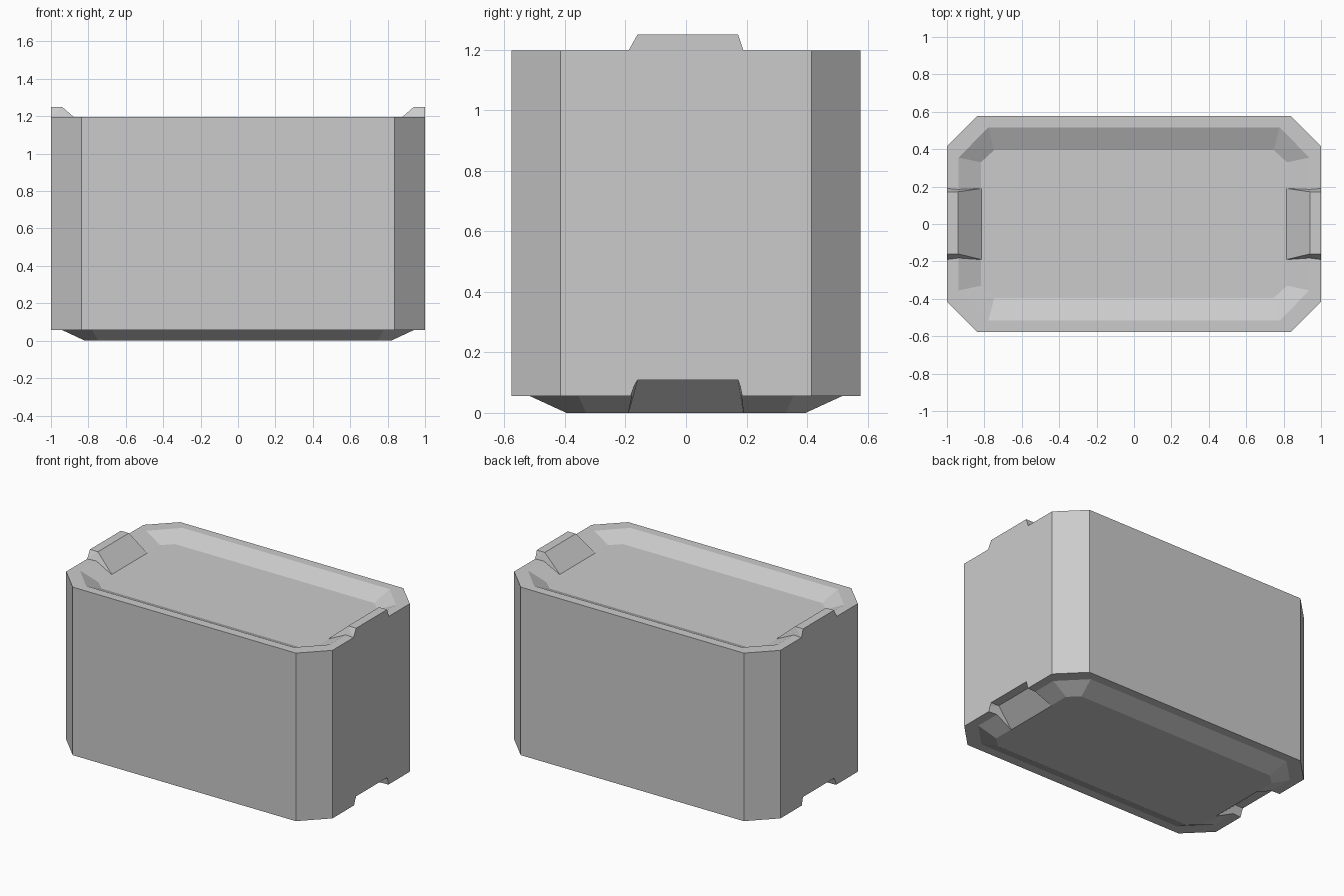
import bpy, bmesh

if "Cube" in bpy.data.objects:
    bpy.data.objects.remove(bpy.data.objects["Cube"])

RIM, STEP = 1.197, 0.056          # rim height, panel depth


def octagon(hx, hy, cx, cy, z):
    q = [(hx, hy - cy), (hx - cx, hy)]
    r = q + [(-x, y) for x, y in q[::-1]]
    r += [(-x, -y) for x, y in r]
    return [(x, y, z) for x, y in r]


def finish(bm, name):
    bmesh.ops.recalc_face_normals(bm, faces=bm.faces)
    me = bpy.data.meshes.new(name)
    bm.to_mesh(me)
    bm.free()
    ob = bpy.data.objects.new(name, me)
    bpy.context.collection.objects.link(ob)
    return ob


def loft(rings, name):
    bm = bmesh.new()
    vs = [[bm.verts.new(p) for p in r] for r in rings]
    for a, b in zip(vs, vs[1:]):
        for i in range(len(a)):
            j = (i + 1) % len(a)
            bm.faces.new((a[i], a[j], b[j], b[i]))
    bm.faces.new(vs[0])
    bm.faces.new(vs[-1])
    return finish(bm, name)


def lug(side, floor, outer, name):
    """Wedge with tapered ends; floor is the z of its inner foot."""
    top, mid = floor + 0.109, floor + STEP
    drop = 0.05
    run = drop * (0.94 - 0.815) / 0.109
    bm = bmesh.new()
    for end, narrow in ((-1, -0.16), (1, 0.172)):
        y = end * 0.19
        for p in ((outer, narrow, top), (0.94, narrow, top), (outer, y, mid),
                  (0.815, y, floor), (0.815 - run, y, floor - drop), (outer, y, floor - drop)):
            bm.verts.new((side * p[0], p[1], p[2]))
    res = bmesh.ops.convex_hull(bm, input=bm.verts)
    bmesh.ops.dissolve_limit(bm, angle_limit=0.001, verts=bm.verts, edges=bm.edges)
    return finish(bm, name)


# Container: raised foot panel, chamfered walls, matching recess in the lid
outer = (1.0, 0.577, 0.162, 0.162)
edge = (0.938, 0.517, 0.16, 0.162)
inner = (0.818, 0.395, 0.07, 0.065)
body = loft([octagon(*inner, 0), octagon(*edge, STEP), octagon(*outer, STEP),
             octagon(*outer, RIM), octagon(*edge, RIM), octagon(*inner, RIM - STEP)],
            "container_body")

# Stacking lugs on top, matching notches underneath
helpers = []
for s in (-1, 1):
    for op, floor, out, name in (("UNION", RIM - STEP, 1.0, "stacking_lug"),
                                 ("DIFFERENCE", 0.0, 1.1, "notch_cutter")):
        h = lug(s, floor, out, name)
        h.hide_render = True
        m = body.modifiers.new(name, 'BOOLEAN')
        m.operation, m.object, m.solver = op, h, 'EXACT'
        helpers.append(h)

# Apply the booleans and remove the helpers
bpy.context.view_layer.update()
dg = bpy.context.evaluated_depsgraph_get()
mesh = bpy.data.meshes.new_from_object(body.evaluated_get(dg))
body.modifiers.clear()
body.data = mesh
for h in helpers:
    bpy.data.objects.remove(h)
